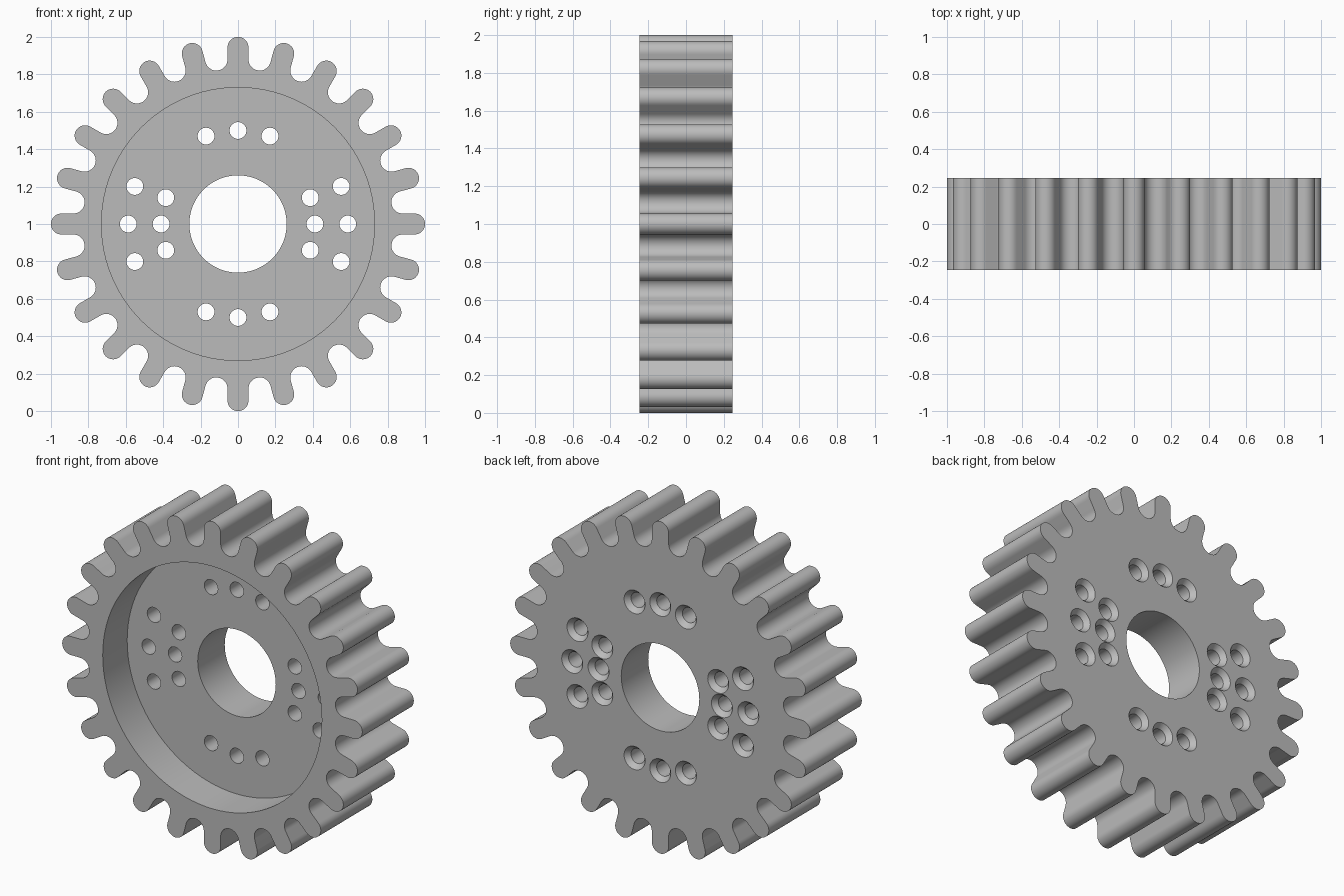
import bpy, bmesh
from math import sin, cos, pi, radians
from mathutils import Matrix, Vector

if "Cube" in bpy.data.objects:
    bpy.data.objects.remove(bpy.data.objects["Cube"])

TEETH = 24
HALF = 0.245            # half the thickness
TIP = 0.056             # tooth half width and tip radius
ROOT = 0.828            # radius at the bottom of each valley
FLOOR = -0.012          # y of the recess floor
CENTRE = Vector((0, 0, 1))


def make_object(name, bm):
    bmesh.ops.recalc_face_normals(bm, faces=bm.faces)
    mesh = bpy.data.meshes.new(name)
    bm.to_mesh(mesh)
    bm.free()
    obj = bpy.data.objects.new(name, mesh)
    bpy.context.collection.objects.link(obj)
    return obj


def arc(cx, cz, r, start, end, steps):
    return [Vector((cx + r * cos(a), 0, cz + r * sin(a)))
            for a in (radians(start + (end - start) * i / steps) for i in range(steps + 1))]


def lathe(bm, profile, x, z, sides):
    """Closed solid from (radius, y) rings around an axis along y."""
    rings = [[bm.verts.new((x + r * cos(2 * pi * i / sides), y, z + r * sin(2 * pi * i / sides)))
              for i in range(sides)] for r, y in profile]
    for a, b in zip(rings, rings[1:]):
        for i in range(sides):
            j = (i + 1) % sides
            bm.faces.new((a[i], a[j], b[j], b[i]))
    bm.faces.new(rings[0])
    bm.faces.new(rings[-1])


# One tooth: rounded tip, then the rounded valley tangent to both neighbours
half_pitch = pi / TEETH
pitch_deg = 360 / TEETH
valley_r = (ROOT - TIP) / (1 - sin(half_pitch))
fillet = valley_r * sin(half_pitch) - TIP
tooth = arc(0, 1 - TIP, TIP, 180, 0, 16)
tooth += arc(valley_r * sin(half_pitch), valley_r * cos(half_pitch),
             fillet, 180, 360 - pitch_deg, 16)

# Gear body
bm = bmesh.new()
outline = []
for k in range(TEETH):
    turn = Matrix.Rotation(k * 2 * half_pitch, 3, 'Y')
    outline += [bm.verts.new(turn @ p + CENTRE + Vector((0, -HALF, 0))) for p in tooth]
face = bm.faces.new(outline)
ext = bmesh.ops.extrude_face_region(bm, geom=[face])
bmesh.ops.translate(bm, vec=(0, 2 * HALF, 0),
                    verts=[v for v in ext["geom"] if isinstance(v, bmesh.types.BMVert)])
gear = make_object("gear_wheel", bm)

# Cutter: front recess with the bore, and the countersunk bolt holes
bm = bmesh.new()
lathe(bm, [(0.73, -0.4), (0.73, FLOOR), (0.26, FLOOR), (0.26, 0.4)], 0, 1, 96)
cutter = make_object("recess_cutter", bm)
bm = bmesh.new()
for radius, middles in ((0.5, (90, 270)), (0.411, (0, 180)), (0.587, (0, 180))):
    for middle in middles:
        for step in (-20, 0, 20):
            a = radians(middle + step)
            lathe(bm, [(0.045, -0.1), (0.045, HALF - 0.03), (0.07, HALF), (0.07, 0.3)],
                  radius * cos(a), 1 + radius * sin(a), 32)
holes = make_object("bolt_hole_cutter", bm)

bpy.context.view_layer.objects.active = gear
for tool in (cutter, holes):
    mod = gear.modifiers.new("cut", 'BOOLEAN')
    mod.operation = 'DIFFERENCE'
    mod.solver = 'EXACT'
    mod.object = tool
    bpy.ops.object.modifier_apply(modifier=mod.name)
    bpy.data.objects.remove(tool)

# Grey metal
mat = bpy.data.materials.new("grey_metal")
mat.use_nodes = True
colour = (0.5, 0.5, 0.5, 1)
mat.diffuse_color = colour
mat.node_tree.nodes["Principled BSDF"].inputs["Base Color"].default_value = colour
gear.data.materials.clear()
gear.data.materials.append(mat)
for p in gear.data.polygons:
    p.material_index = 0

bpy.ops.object.select_all(action='DESELECT')
gear.select_set(True)
bpy.ops.object.shade_smooth_by_angle(angle=radians(30))
